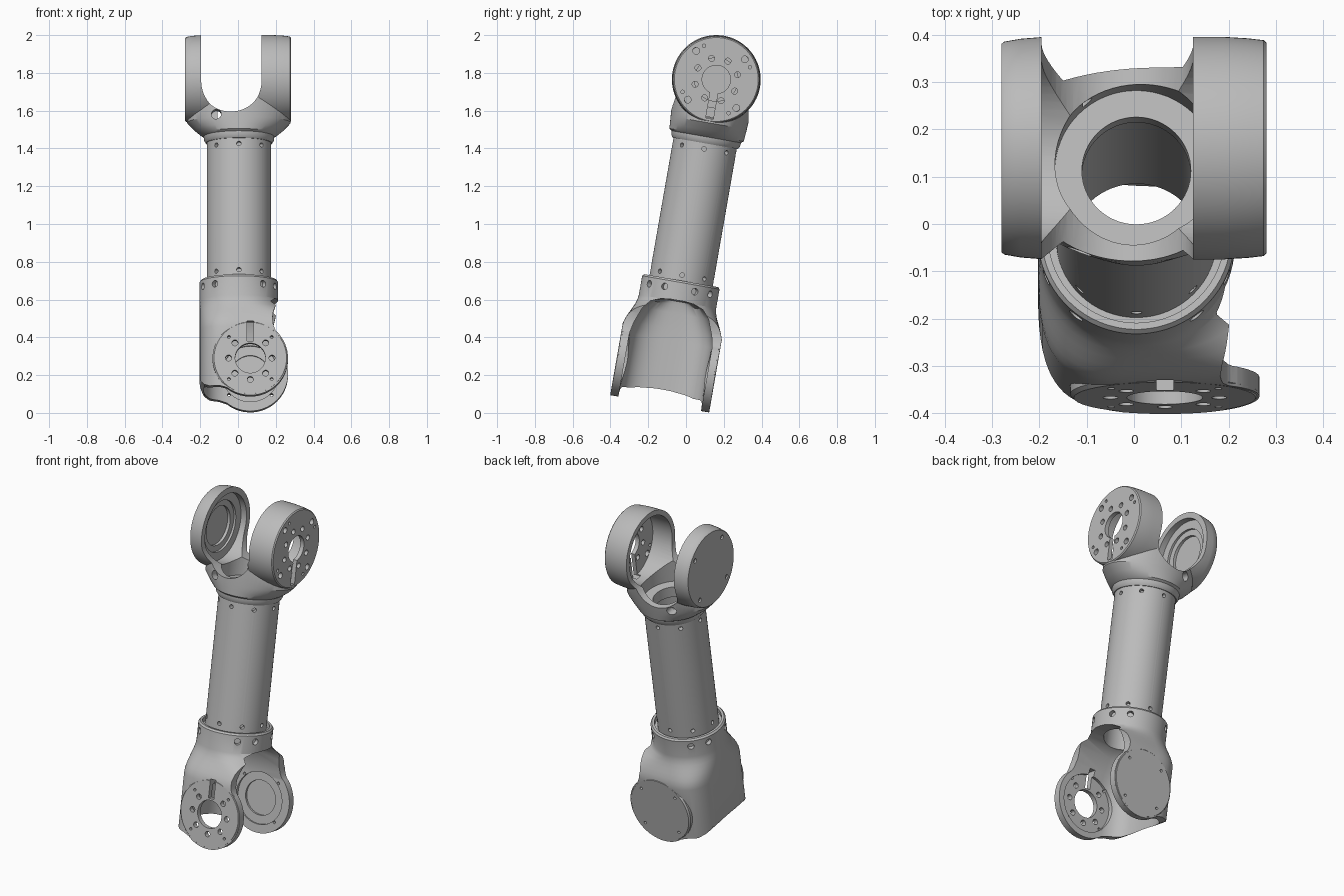
import bpy, bmesh
from math import sin, cos, pi, radians, copysign
from mathutils import Matrix, Vector

if "Cube" in bpy.data.objects:
    bpy.data.objects.remove(bpy.data.objects["Cube"])

metal = bpy.data.materials.new("grey_metal")
metal.use_nodes = True
GREY = (0.5, 0.5, 0.5, 1)
metal.diffuse_color = GREY
metal.node_tree.nodes["Principled BSDF"].inputs["Base Color"].default_value = GREY

AX = 0.005       # tube axis in x
PX = 0.065       # lower pivot in x
TOP = 1.543      # upper pivot height above the lower pivot
TURN = {"z": Matrix(), "x": Matrix.Rotation(pi / 2, 4, "Y"), "y": Matrix.Rotation(-pi / 2, 4, "X")}


def make(name, bm):
    bmesh.ops.recalc_face_normals(bm, faces=bm.faces)
    mesh = bpy.data.meshes.new(name)
    bm.to_mesh(mesh)
    bm.free()
    mesh.materials.append(metal)
    obj = bpy.data.objects.new(name, mesh)
    bpy.context.scene.collection.objects.link(obj)
    return obj


def skin(bm, rings):
    """Bridge closed rings of points and cap both ends."""
    loops = [[bm.verts.new(p) for p in ring] for ring in rings]
    n = len(loops[0])
    for a, b in zip(loops, loops[1:]):
        for i in range(n):
            bm.faces.new((a[i], a[(i + 1) % n], b[(i + 1) % n], b[i]))
    bm.faces.new(loops[0])
    bm.faces.new(loops[-1])


def lathe_into(bm, rows, centre, axis, n):
    m = Matrix.Translation(centre) @ TURN[axis]
    skin(bm, [[m @ Vector((r * cos(2 * pi * i / n), r * sin(2 * pi * i / n), h))
               for i in range(n)] for h, r in rows])


def lathe(name, rows, centre=(0, 0, 0), axis="z", n=64):
    bm = bmesh.new()
    lathe_into(bm, rows, centre, axis, n)
    return make(name, bm)


def loft(name, rows, cx, n=72):
    """Rows: z, -x radius, +x radius, y radius, -x power, +x power."""
    rings = []
    for z, left, right, ry, pl, pr in rows:
        ring = []
        for i in range(n):
            c, s = cos(2 * pi * (i + 0.5) / n), sin(2 * pi * (i + 0.5) / n)
            rx, p = (right, pr) if c > 0 else (left, pl)
            ring.append((cx + copysign(abs(c) ** (2 / p), c) * rx,
                         copysign(abs(s) ** (2 / p), s) * ry, z))
        rings.append(ring)
    bm = bmesh.new()
    skin(bm, rings)
    return make(name, bm)


def prism(name, outline, half):
    """Extrude an x-z outline along y."""
    bm = bmesh.new()
    skin(bm, [[(x, y, z) for x, z in outline] for y in (-half, half)])
    return make(name, bm)


def holes(name, items):
    """Items: centre, axis, radius, depth."""
    bm = bmesh.new()
    for centre, axis, r, d in items:
        lathe_into(bm, [(-d / 2, r), (d / 2, r)], centre, axis, 16)
    return make(name, bm)


def combine(obj, op, other):
    bpy.context.view_layer.objects.active = obj
    mod = obj.modifiers.new(op.lower(), "BOOLEAN")
    mod.operation, mod.solver, mod.object = op, "EXACT", other
    bpy.ops.object.modifier_apply(modifier=mod.name)
    bpy.data.objects.remove(other)


def drill(obj, axis, centre, h0, h1, r):
    combine(obj, "DIFFERENCE", lathe("cutter", [(h0, r), (h1, r)], centre, axis))


def box_cut(obj, centre, size):
    bm = bmesh.new()
    bmesh.ops.create_cube(bm, size=1)
    for v in bm.verts:
        v.co = Vector(centre) + Vector(a * b for a, b in zip(v.co, size))
    combine(obj, "DIFFERENCE", make("cutter", bm))


def radial_holes(obj, z, radius, angles, r):
    """Screw holes bored towards the tube axis."""
    bm = bmesh.new()
    for a in angles:
        part = bmesh.ops.create_cone(bm, cap_ends=True, segments=16, radius1=r, radius2=r, depth=0.05)
        m = (Matrix.Translation((AX, 0, z)) @ Matrix.Rotation(radians(a), 4, "Z")
             @ Matrix.Translation((radius, 0, 0)) @ TURN["x"])
        bmesh.ops.transform(bm, matrix=m, verts=part["verts"])
    combine(obj, "DIFFERENCE", make("cutter", bm))


def ring(count, r, start=0):
    return [(r * cos(radians(start) + 2 * pi * i / count), r * sin(radians(start) + 2 * pi * i / count))
            for i in range(count)]


# Hollow tube with screw holes at both ends
tube = lathe("tube", [(0.43, 0.17), (1.23, 0.17)], (AX, 0, 0))
drill(tube, "z", (AX, 0, 0), 0.3, 1.3, 0.135)
for z in (0.492, 1.17):
    radial_holes(tube, z, 0.165, range(0, 360, 45), 0.012)

# Lower housing: round collar flaring into a wide flat-sided fork
rows = [(0.462, 0.2, 0.2, 0.2, 2, 2)]
for z in (0.452, 0.35, 0.325, 0.3, 0.275, 0.25, 0.225, 0.2, 0.175, -0.25):
    t = min(1, max(0, (0.35 - z) / 0.175))
    t = t * t * (3 - 2 * t)
    rows.append((z, 0.208, 0.208 + 0.2 * t, 0.208 + 0.058 * t, 2 + 1.2 * t, 2 + 4 * t))
lower = loft("lower_housing", rows, AX)
outline = [(-0.3, 0.5), (0.3, 0.5), (0.3, 0.36), (0.213, 0.34), (0.2, 0.3), (0.187, 0.255), (0.182, 0.215),
           (0.188, 0.175), (0.2, 0.145)]
outline += [(PX + 0.2 * cos(radians(a)), 0.2 * sin(radians(a))) for a in range(40, -131, -6)]
outline += [(-0.1, -0.145), (-0.15, -0.143), (-0.18, -0.128), (-0.197, -0.1), (-0.22, -0.05)]
combine(lower, "INTERSECT", prism("cutter", outline, 0.4))
combine(lower, "UNION", lathe("pivot", [(-0.266, 0.192), (-0.258, 0.2), (0.258, 0.2), (0.266, 0.192)],
                              (PX, 0, 0), "y"))
gap = [(-0.3, 0.188, 0.222), (0.14, 0.188, 0.222), (0.2, 0.188, 0.21), (0.285, 0.185, 0.178),
       (0.33, 0.182, 0.14), (0.35, 0.178, 0.09), (0.356, 0.17, 0.04)]
combine(lower, "DIFFERENCE", loft("cutter", [(z, x, 0.5, y, 3, 10) for z, x, y in gap], AX))
drill(lower, "z", (AX, 0, 0), 0.435, 0.6, 0.186)
drill(lower, "z", (AX, 0, 0), 0.25, 0.5, 0.135)
radial_holes(lower, 0.417, 0.206, [s * a + b for b in (0, 180) for s in (-1, 1) for a in (23, 52)], 0.018)

# Front plate bearing hole, cable slot and bolts; back plate recesses
drill(lower, "y", (PX, 0, 0), -0.236, -0.2, 0.165)
drill(lower, "y", (PX, 0, 0), -0.3, -0.2, 0.08)
box_cut(lower, (PX, -0.25, 0.145), (0.036, 0.1, 0.11))
drill(lower, "y", (PX, 0, 0), 0.2, 0.232, 0.15)
drill(lower, "y", (PX, 0, 0), 0.2, 0.245, 0.1)
bolts = [((PX + x, -0.25, z), "y", 0.016, 0.1) for x, z in ring(8, 0.115) if z < 0.11]
bolts += [((PX + x, y, z), "y", 0.008, 0.1) for x, z in ring(4, 0.16, 45) for y in (-0.25, 0.25)]
combine(lower, "DIFFERENCE", holes("cutter", bolts))

# Upper housing: neck blended into a crosswise drum
neck = [(1.2, 0.175, 0.175), (1.215, 0.185, 0.185), (1.235, 0.187, 0.187), (1.245, 0.203, 0.2),
        (1.27, 0.235, 0.202), (1.31, 0.274, 0.205), (1.45, 0.274, 0.213)]
upper = loft("upper_housing", [(z, x, x, y, 2, 2) for z, x, y in neck], AX)
drum = [(-0.28, 0.22), (-0.274, 0.225), (-0.24, 0.231), (-0.19, 0.235),
        (0.19, 0.235), (0.24, 0.232), (0.274, 0.228), (0.28, 0.222)]
combine(upper, "UNION", lathe("drum", drum, (0, 0, TOP), "x", 96))

# U-shaped notch between the two arms
arc = [(-0.035 + 0.16 * cos(radians(a)), 1.495 + 0.16 * sin(radians(a))) for a in range(180, 361, 6)]
combine(upper, "DIFFERENCE", prism("cutter", arc + [(0.125, 2), (-0.195, 2)], 0.4))

# Hollow neck and bearing seats inside the arms
drill(upper, "z", (AX, 0, 0), 1.265, 1.48, 0.172)
drill(upper, "z", (AX, 0, 0), 1.1, 1.4, 0.115)
for x0, x1, r in ((0.05, 0.255, 0.205), (-0.232, -0.1, 0.2), (-0.245, -0.1, 0.15), (-0.262, -0.1, 0.115),
                  (0.2, 0.4, 0.075)):
    drill(upper, "x", (0, 0, TOP), x0, x1, r)
box_cut(upper, (0.28, 0, TOP - 0.14), (0.1, 0.04, 0.14))

# Bolts on the arm faces and access holes in the neck
bolts = [((0.28, y, TOP + z), "x", 0.016, 0.1) for y, z in ring(8, 0.115, 22.5)]
bolts += [((0.28, y, TOP + z), "x", 0.018, 0.1) for y, z in ring(4, 0.185, 45)]
bolts += [((0.28, y, TOP + z), "x", 0.009, 0.1) for y, z in ring(4, 0.19, 30)]
bolts += [((-0.28, y, TOP + z), "x", 0.013, 0.02) for y, z in ring(4, 0.185, 45)]
bolts += [((-0.115, y, 1.325), "y", 0.026, 0.12) for y in (-0.19, 0.19)]
combine(upper, "DIFFERENCE", holes("cutter", bolts))

# Lean the whole link backwards and shade it
for obj in (tube, lower, upper):
    obj.rotation_euler.x = radians(-9.9)
    obj.location = (0, -0.105, 0.245)
    bpy.ops.object.select_all(action="DESELECT")
    obj.select_set(True)
    bpy.context.view_layer.objects.active = obj
    bpy.ops.object.shade_smooth_by_angle(angle=radians(30))
